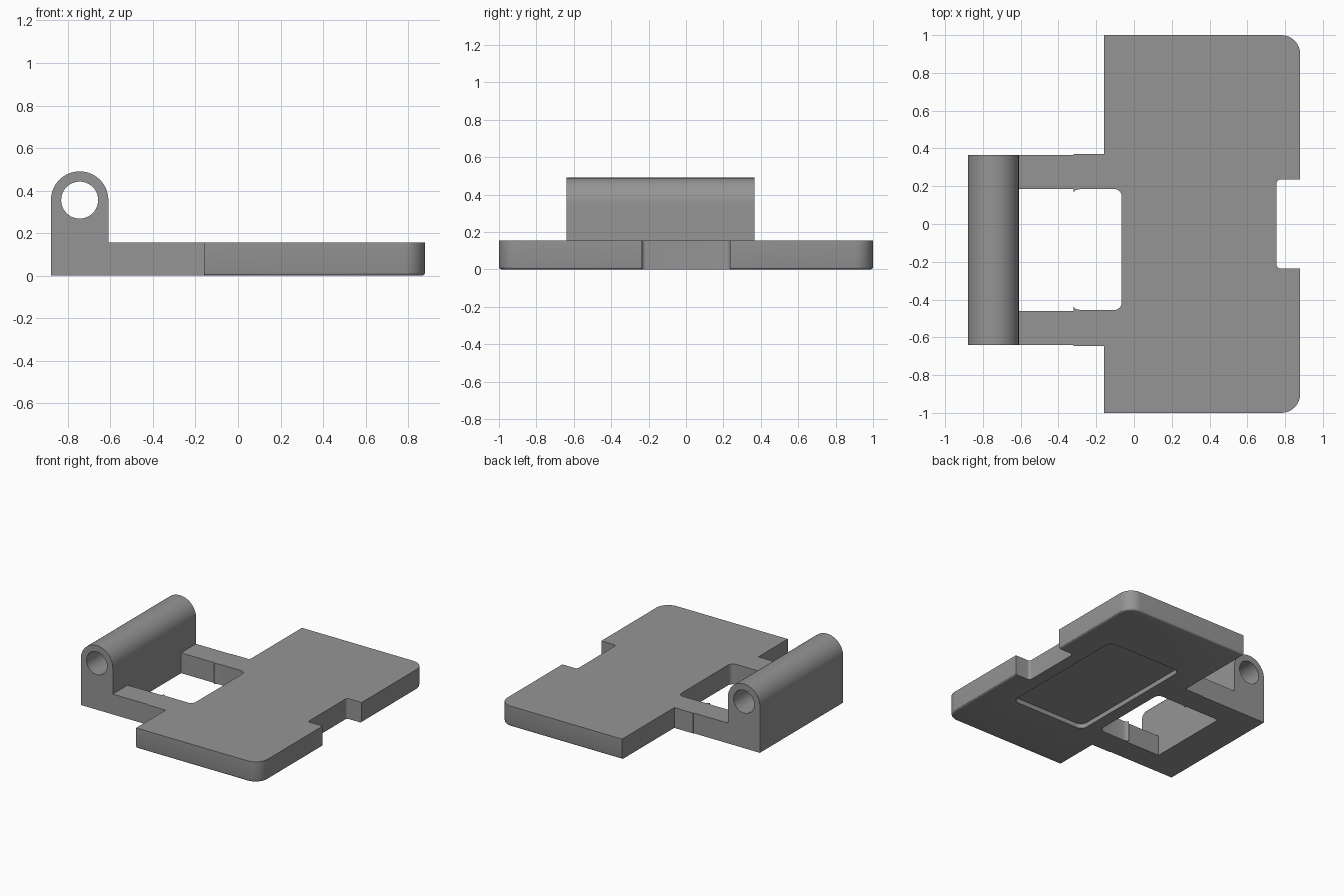
import bpy, bmesh, math
from mathutils import Vector, Matrix

if "Cube" in bpy.data.objects:
    bpy.data.objects.remove(bpy.data.objects["Cube"])

grey = bpy.data.materials.new("plain grey")
grey.diffuse_color = (0.3, 0.3, 0.3, 1)
grey.use_nodes = True
grey.node_tree.nodes["Principled BSDF"].inputs["Base Color"].default_value = grey.diffuse_color


def rounded(points, steps=8):
    """Turn (x, y[, radius]) corners into an outline with round corners."""
    out = []
    for i, p in enumerate(points):
        c = Vector(p[:2])
        if len(p) == 2:
            out.append(c)
            continue
        r = p[2]
        a = (Vector(points[i - 1][:2]) - c).normalized()
        b = (Vector(points[(i + 1) % len(points)][:2]) - c).normalized()
        # right-angled corners only: the arc centre lies r along both sides
        for k in range(steps + 1):
            t = k / steps * math.pi / 2
            out.append(c + a * r * (1 - math.sin(t)) + b * r * (1 - math.cos(t)))
    return out


def prism(name, outline, z0, z1, matrix=Matrix(), bevel_rule=None):
    bm = bmesh.new()
    base = bm.faces.new([bm.verts.new((p[0], p[1], z0)) for p in outline])
    ext = bmesh.ops.extrude_face_region(bm, geom=[base])["geom"]
    for v in ext:
        if isinstance(v, bmesh.types.BMVert):
            v.co.z = z1
    bmesh.ops.recalc_face_normals(bm, faces=bm.faces)
    if bevel_rule:
        edges = [e for e in bm.edges
                 if bevel_rule((e.verts[0].co + e.verts[1].co) / 2)
                 and all(abs(v.co.z - z0) < 1e-5 for v in e.verts)]
        bmesh.ops.bevel(bm, geom=edges, offset=0.014, segments=3,
                        profile=0.5, affect='EDGES')
    bm.transform(matrix)
    mesh = bpy.data.meshes.new(name)
    bm.to_mesh(mesh)
    bm.free()
    mesh.materials.append(grey)
    ob = bpy.data.objects.new(name, mesh)
    bpy.context.collection.objects.link(ob)
    return ob


def cut(ob, cutter):
    mod = ob.modifiers.new("cut", 'BOOLEAN')
    mod.operation, mod.solver, mod.object = 'DIFFERENCE', 'EXACT', cutter
    bpy.context.view_layer.objects.active = ob
    bpy.ops.object.modifier_apply(modifier=mod.name)
    bpy.data.objects.remove(cutter)


def smooth(ob):
    bpy.ops.object.select_all(action='DESELECT')
    ob.select_set(True)
    bpy.context.view_layer.objects.active = ob
    bpy.ops.object.shade_smooth_by_angle(angle=math.radians(30))


# Plate with end notch and two arms
plate = prism("plate_and_arms", rounded([
    (-0.61, -0.64), (-0.32, -0.64), (-0.32, -0.645), (-0.16, -0.645),
    (-0.16, -1), (0.88, -1, 0.1), (0.88, -0.235), (0.755, -0.235, 0.02),
    (0.755, 0.235, 0.02), (0.88, 0.235), (0.88, 1, 0.1), (-0.16, 1),
    (-0.16, 0.37), (-0.32, 0.37), (-0.32, 0.365), (-0.61, 0.365),
    (-0.61, 0.185), (-0.32, 0.185), (-0.32, 0.168), (-0.307, 0.18),
    (-0.285, 0.185), (-0.065, 0.185, 0.04), (-0.065, -0.455, 0.04),
    (-0.285, -0.455), (-0.307, -0.45), (-0.32, -0.438), (-0.32, -0.46),
    (-0.61, -0.46)]), 0, 0.155,
    bevel_rule=lambda m: abs(m.y) > 0.3 and (abs(m.y) > 0.99 or m.x > 0.775))

# Shallow rounded pocket under the plate
cut(plate, prism("pocket_cutter", rounded([
    (0.03, -0.53, 0.05), (0.66, -0.53, 0.05),
    (0.66, 0.53, 0.05), (0.03, 0.53, 0.05)]), -0.1, 0.035))
smooth(plate)

# Hinge barrel: arched block, profile in x-z pulled along y, with a bore
to_y = Matrix.Rotation(math.pi / 2, 4, 'X')
cx, cz, r = -0.745, 0.355, 0.135
arch = [(cx - r, 0), (cx + r, 0)] + [
    (cx + r * math.cos(math.pi * k / 32), cz + r * math.sin(math.pi * k / 32))
    for k in range(33)]
bore = [(cx + 0.087 * math.cos(math.tau * k / 48),
         cz + 0.087 * math.sin(math.tau * k / 48)) for k in range(48)]
hinge = prism("hinge_barrel", arch, -0.365, 0.64, to_y)
cut(hinge, prism("bore_cutter", bore, -0.6, 0.9, to_y))
smooth(hinge)
